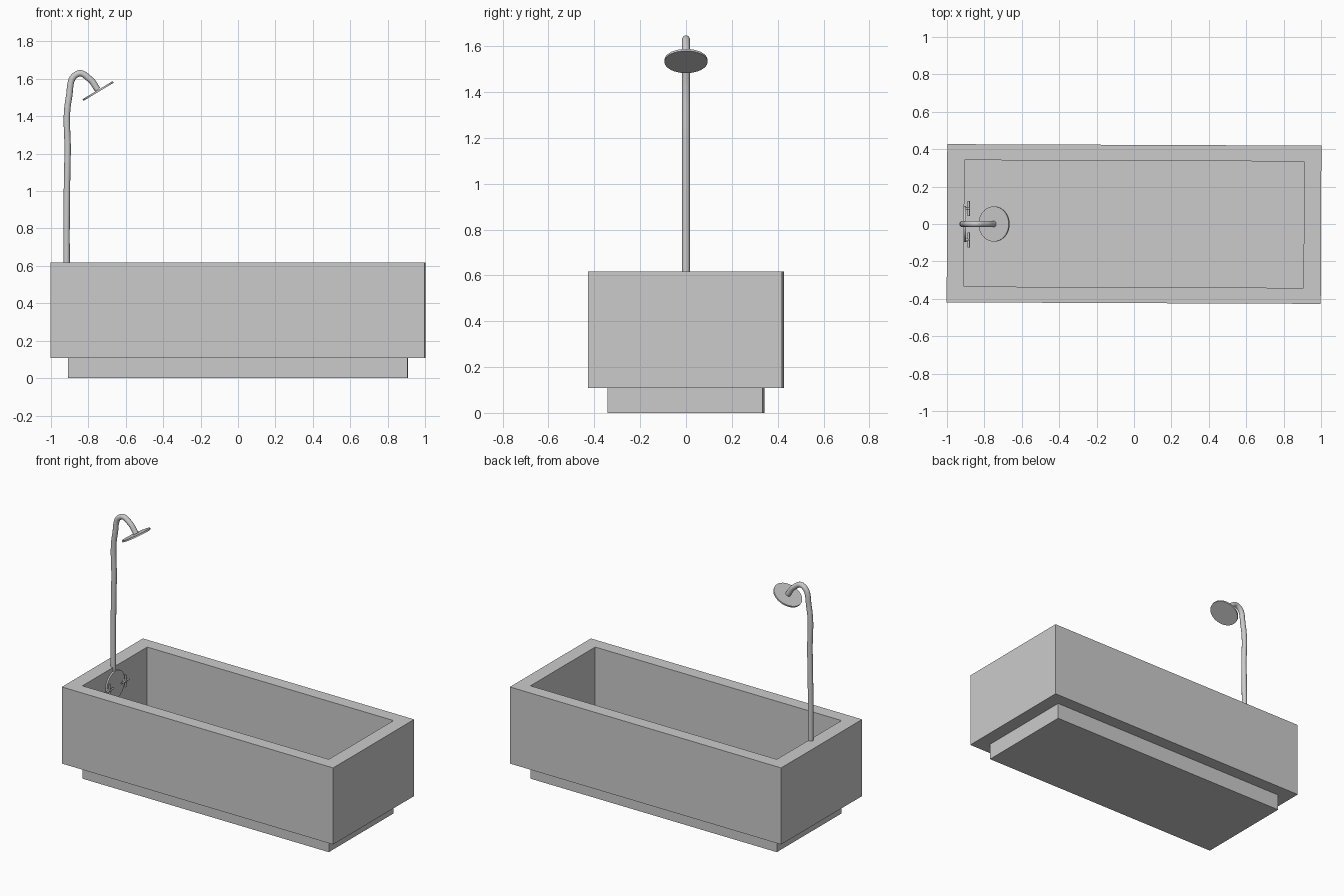
import bpy, bmesh, math
from mathutils import Vector, Matrix

if "Cube" in bpy.data.objects:
    bpy.data.objects.remove(bpy.data.objects["Cube"])

YAW = Matrix.Rotation(-0.004, 4, 'Z')   # the tub sits very slightly turned


def finish(bm, name, smooth=False):
    bmesh.ops.recalc_face_normals(bm, faces=bm.faces)
    me = bpy.data.meshes.new(name)
    bm.to_mesh(me)
    bm.free()
    ob = bpy.data.objects.new(name, me)
    bpy.context.collection.objects.link(ob)
    if smooth:
        bpy.ops.object.select_all(action='DESELECT')
        ob.select_set(True)
        bpy.context.view_layer.objects.active = ob
        bpy.ops.object.shade_smooth_by_angle(angle=math.radians(35))
    return ob


def rod(name, a, b, r, segs=32, r2=None):
    a, b = Vector(a), Vector(b)
    bm = bmesh.new()
    rot = (b - a).to_track_quat('Z', 'Y').to_matrix().to_4x4()
    bmesh.ops.create_cone(bm, cap_ends=True, segments=segs, radius1=r,
                          radius2=r if r2 is None else r2, depth=(b - a).length,
                          matrix=Matrix.Translation((a + b) / 2) @ rot)
    return finish(bm, name, True)


# Tub: a block with inset rim, sunken basin and recessed plinth
bm = bmesh.new()
rings = []
for hx, hy, z in [(.908, .338, 0), (.908, .338, .108), (1, .423, .108),
                  (1, .423, .617), (.908, .338, .617), (.908, .338, .16)]:
    rings.append([bm.verts.new((sx * hx, sy * hy, z))
                  for sx, sy in ((-1, -1), (1, -1), (1, 1), (-1, 1))])
for r0, r1 in zip(rings, rings[1:]):
    for i in range(4):
        j = (i + 1) % 4
        bm.faces.new((r0[i], r0[j], r1[j], r1[i]))
bm.faces.new(rings[0][::-1])
bm.faces.new(rings[-1])
bmesh.ops.transform(bm, matrix=YAW, verts=bm.verts)
finish(bm, "bathtub")

# Shower pipe: upright with a hooked top
cu = bpy.data.curves.new("shower_pipe", 'CURVE')
cu.dimensions = '3D'
cu.bevel_depth = 0.017
cu.bevel_resolution = 6
cu.use_fill_caps = True
pts = [(-.916, .49), (-.916, .9), (-.911, 1.2), (-.904, 1.5),
       (-.857, 1.627), (-.795, 1.601), (-.75, 1.542)]
sp = cu.splines.new('BEZIER')
sp.bezier_points.add(len(pts) - 1)
for p, (x, z) in zip(sp.bezier_points, pts):
    p.co = (x, 0, z)
    p.handle_left_type = p.handle_right_type = 'AUTO'
bpy.context.collection.objects.link(bpy.data.objects.new("shower_pipe", cu))

# Shower head: thin tilted disc
c, n = Vector((-.748, 0, 1.535)), Vector((.515, 0, -.857))
rod("shower_head", c - n * .005, c + n * .005, .094, 48)

# Wall plate on the inner end of the tub
rod("tap_plate", (-.915, 0, .497), (-.898, 0, .497), .095, 48)

# Two cross-handled taps
for side, y in (("left", -.085), ("right", .082)):
    z = .497
    rod(side + "_tap_stem", (-.90, y, z), (-.876, y, z), .008, 16)
    rod(side + "_tap_bar", (-.884, y - .04, z), (-.884, y + .04, z), .006, 16)
    rod(side + "_tap_crossbar", (-.884, y, z - .04), (-.884, y, z + .04), .006, 16)
